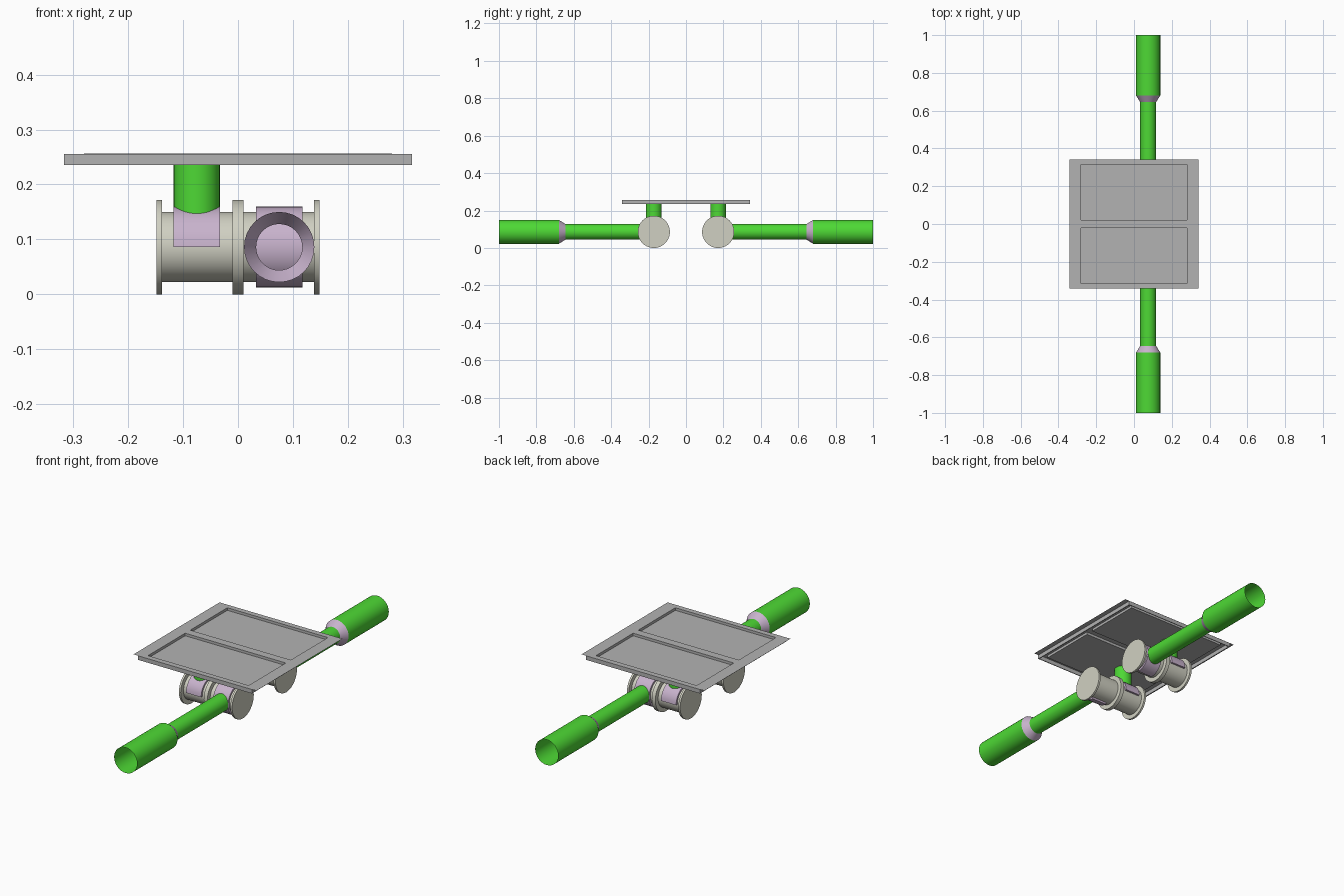
import bpy, bmesh, math
from mathutils import Vector, Matrix

if "Cube" in bpy.data.objects:
    bpy.data.objects.remove(bpy.data.objects["Cube"])


def material(name, rgb):
    m = bpy.data.materials.new(name)
    m.diffuse_color = (*rgb, 1)
    m.use_nodes = True
    m.node_tree.nodes["Principled BSDF"].inputs["Base Color"].default_value = m.diffuse_color
    return m


GREEN = material("green_pipe", (0.075, 0.69, 0.035))
LILAC = material("lilac_fitting", (0.58, 0.45, 0.61))
BEIGE = material("beige_vessel", (0.63, 0.63, 0.54))
GREY = material("grey_cover", (0.45, 0.45, 0.45))

ZC = 0.086          # vessel axis height
YC = 0.172          # vessel axis distance from the centre
R_BODY, R_SADDLE, R_FLANGE = 0.064, 0.074, 0.086
R_PIPE, R_BIG = 0.042, 0.064
XP = 0.075          # branch offset along the vessel


def finish(name, bm, mat, smooth=True, recalc=True):
    if recalc:
        bmesh.ops.recalc_face_normals(bm, faces=bm.faces)
    me = bpy.data.meshes.new(name)
    bm.to_mesh(me)
    bm.free()
    me.materials.append(mat)
    ob = bpy.data.objects.new(name, me)
    bpy.context.collection.objects.link(ob)
    if smooth:
        bpy.ops.object.select_all(action='DESELECT')
        ob.select_set(True)
        bpy.context.view_layer.objects.active = ob
        bpy.ops.object.shade_smooth_by_angle(angle=math.radians(35))
    return ob


def tube(name, start, end, r1, r2, mat, caps=False, sides=32):
    """Straight or tapered cylinder between two points."""
    a, b = Vector(start), Vector(end)
    d = b - a
    bm = bmesh.new()
    mat4 = Matrix.Translation((a + b) / 2) @ d.to_track_quat('Z', 'Y').to_matrix().to_4x4()
    bmesh.ops.create_cone(bm, cap_ends=caps, segments=sides, radius1=r1,
                          radius2=r2, depth=d.length, matrix=mat4)
    return finish(name, bm, mat)


def saddle(name, x, y, mid_angle):
    """Half sleeve around the vessel, opening away from mid_angle (in the yz plane)."""
    bm = bmesh.new()
    n = 16
    rings = []
    for i in range(n + 1):
        t = mid_angle - math.pi / 2 + math.pi * i / n
        c, s = math.cos(t), math.sin(t)
        rings.append([bm.verts.new((x + dx, y + r * c, ZC + r * s))
                      for dx, r in ((-R_PIPE, R_BODY), (-R_PIPE, R_SADDLE),
                                    (R_PIPE, R_SADDLE), (R_PIPE, R_BODY))])
    for p, q in zip(rings, rings[1:]):
        for k in range(4):
            bm.faces.new((p[k], p[(k + 1) % 4], q[(k + 1) % 4], q[k]))
    bm.faces.new(rings[0])
    bm.faces.new(rings[-1])
    return finish(name, bm, LILAC)


def box(name, x0, x1, y0, y1, z0, z1, mat):
    bm = bmesh.new()
    bmesh.ops.create_cube(bm, size=1, matrix=Matrix.Translation(
        ((x0 + x1) / 2, (y0 + y1) / 2, (z0 + z1) / 2))
        @ Matrix.Diagonal((x1 - x0, y1 - y0, z1 - z0, 1)))
    return finish(name, bm, mat, smooth=False)


# Two mirrored vessels with their pipe runs
for side, s in (("front", -1), ("back", 1)):
    y = s * YC
    tube(side + "_vessel_body", (-0.14, y, ZC), (0.14, y, ZC), R_BODY, R_BODY, BEIGE, True, 40)
    for part, x0, x1 in (("left_flange", -0.148, -0.138),
                         ("middle_flange", -0.01, 0.01),
                         ("right_flange", 0.138, 0.148)):
        tube(f"{side}_{part}", (x0, y, ZC), (x1, y, ZC), R_FLANGE, R_FLANGE, BEIGE, True, 40)

    # riser branch up to the cover
    saddle(side + "_riser_saddle", -XP, y, math.pi / 2)
    tube(side + "_riser_pipe", (-XP, y, ZC + 0.06), (-XP, y, 0.243), R_PIPE, R_PIPE, GREEN)

    # outlet branch, reducer and wide open pipe
    saddle(side + "_outlet_saddle", XP, y, 0 if s > 0 else math.pi)
    for part, y0, y1, r0, r1, m in (
            ("outlet_pipe", YC + 0.06, 0.645, R_PIPE, R_PIPE, GREEN),
            ("reducer", 0.645, 0.68, R_PIPE, R_BIG, LILAC),
            ("wide_pipe", 0.68, 1.0, R_BIG, R_BIG, GREEN)):
        tube(f"{side}_{part}", (XP, s * y0, ZC), (XP, s * y1, ZC), r0, r1, m)

# Cover sheet with two recessed panels
W, WALL, TOP, LOW, BASE = 0.342, 0.317, 0.256, 0.243, 0.235
xs = [-W, -0.28, 0.28, W]
ys = [-W, -0.315, -0.02, 0.02, 0.315, W]
bm = bmesh.new()


def quad(*pts):
    bm.faces.new([bm.verts.new(p) for p in pts])


for i in range(3):
    for j in range(5):
        x0, x1, y0, y1 = xs[i], xs[i + 1], ys[j], ys[j + 1]
        sunk = i == 1 and j in (1, 3)
        z = LOW if sunk else TOP
        ring = [(x0, y0), (x1, y0), (x1, y1), (x0, y1)]
        quad(*[(px, py, z) for px, py in ring])
        if sunk:
            for (ax, ay), (bx, by) in zip(ring, ring[1:] + ring[:1]):
                quad((ax, ay, LOW), (ax, ay, TOP), (bx, by, TOP), (bx, by, LOW))
bmesh.ops.remove_doubles(bm, verts=bm.verts, dist=1e-5)
bmesh.ops.recalc_face_normals(bm, faces=bm.faces)
if sum(f.normal.z for f in bm.faces) < 0:
    bmesh.ops.reverse_faces(bm, faces=bm.faces)
finish("cover_sheet", bm, GREY, smooth=False, recalc=False)

# Downward rim walls of the cover
T = 0.004
for name, s in (("front", -1), ("back", 1)):
    a, b = sorted((s * W, s * (W - T)))
    box(f"cover_{name}_rim", -WALL, WALL, a, b, BASE, TOP - 0.0005, GREY)
for name, s in (("left", -1), ("right", 1)):
    a, b = sorted((s * WALL, s * (WALL - T)))
    box(f"cover_{name}_rim", a, b, -W, W, BASE, TOP - 0.0005, GREY)
